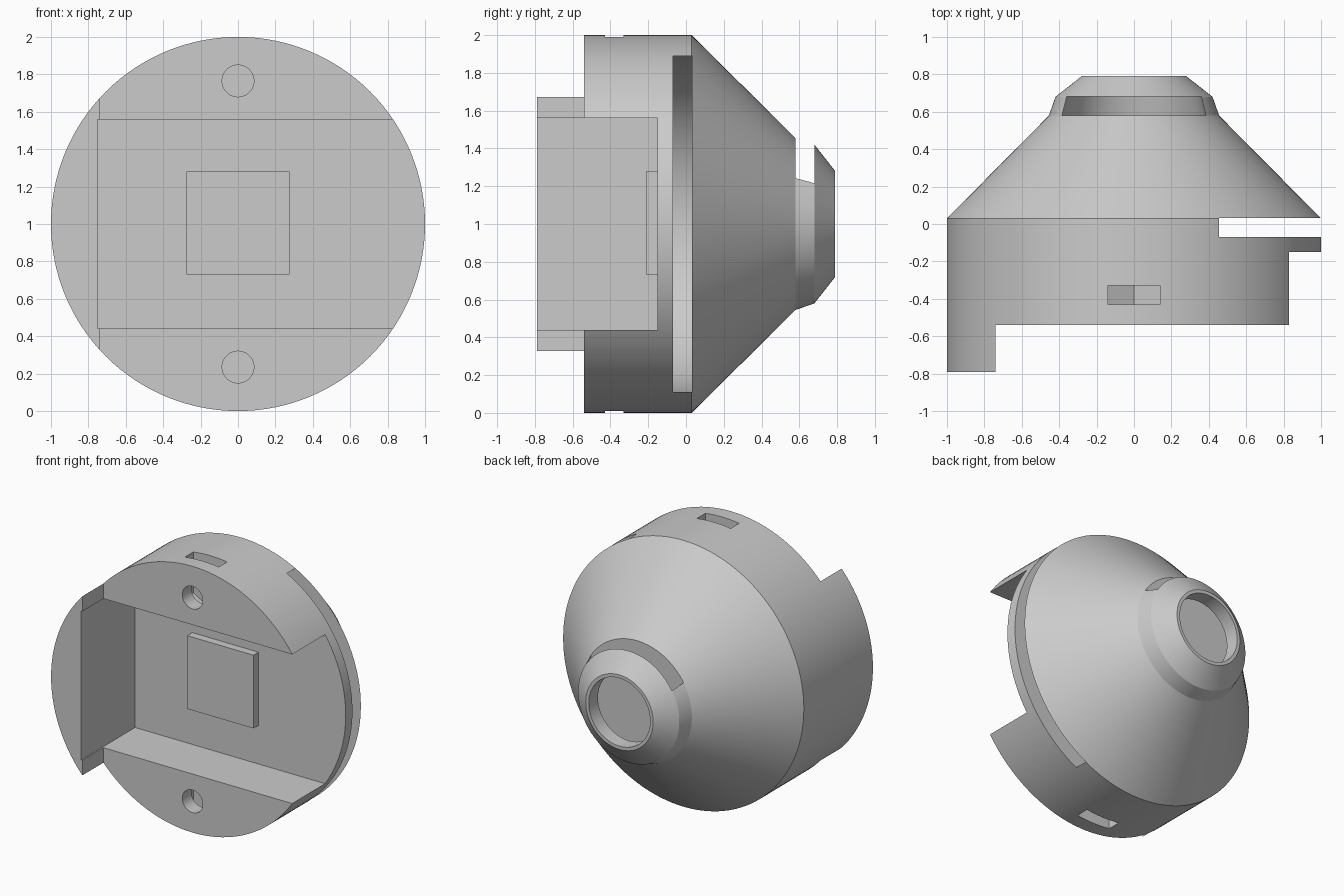
import bpy, bmesh
from math import sin, cos, pi, radians

default = bpy.data.objects.get("Cube")
if default:
    bpy.data.objects.remove(default, do_unlink=True)

grey = bpy.data.materials.new("plain grey")
grey.use_nodes = True
grey.diffuse_color = (0.6, 0.6, 0.6, 1)
grey.node_tree.nodes["Principled BSDF"].inputs["Base Color"].default_value = (0.6, 0.6, 0.6, 1)


def make(name, bm):
    bmesh.ops.recalc_face_normals(bm, faces=bm.faces)
    mesh = bpy.data.meshes.new(name)
    bm.to_mesh(mesh)
    bm.free()
    mesh.materials.append(grey)
    obj = bpy.data.objects.new(name, mesh)
    bpy.context.collection.objects.link(obj)
    return obj


def ring(bm, y, r, x=0, z=1, n=128):
    """Circle of vertices around the y axis."""
    angles = [2 * pi * i / n + pi / 2 for i in range(n)]
    return [bm.verts.new((x + r * cos(a), y, z + r * sin(a))) for a in angles]


def lathe(name, profile):
    bm = bmesh.new()
    rings = [ring(bm, y, r) for y, r in profile]
    n = len(rings[0])
    for a, b in zip(rings, rings[1:]):
        for i in range(n):
            j = (i + 1) % n
            bm.faces.new((a[i], a[j], b[j], b[i]))
    bm.faces.new(rings[0])
    bm.faces.new(rings[-1])
    return make(name, bm)


def sweep(name, y0, r0, y1, r1, z=1, dx=0, dz=0, n=128):
    """Round or polygonal plug, stretched sideways by (dx, dz)."""
    bm = bmesh.new()
    for y, r in ((y0, r0), (y1, r1)):
        ring(bm, y, r, 0, z, n)
        if dx or dz:
            ring(bm, y, r, dx, z + dz, n)
    result = bmesh.ops.convex_hull(bm, input=bm.verts)
    loose = {v for v in result["geom_interior"] + result["geom_unused"]
             if isinstance(v, bmesh.types.BMVert)}
    bmesh.ops.delete(bm, geom=list(loose), context="VERTS")
    bmesh.ops.dissolve_limit(bm, angle_limit=radians(0.1), verts=bm.verts, edges=bm.edges)
    return make(name, bm)


def box(name, x0, x1, y0, y1, z0, z1):
    bm = bmesh.new()
    bmesh.ops.create_cube(bm, size=1)
    for v in bm.verts:
        v.co = ((x0 + x1) / 2 + v.co.x * (x1 - x0),
                (y0 + y1) / 2 + v.co.y * (y1 - y0),
                (z0 + z1) / 2 + v.co.z * (z1 - z0))
    return make(name, bm)


# Turned body: drum, cone and nose
body = lathe("housing_body", [(-0.79, 1), (0.03, 1), (0.58, 0.455), (0.68, 0.42), (0.79, 0.28)])

cutters = [
    # Front step that leaves the side lip, then the wide channel
    box("front_step_cutter", -0.74, 1.3, -1, -0.54, -0.3, 2.3),
    box("channel_cutter", -0.75, 1.3, -1.1, -0.15, 0.44, 1.56),
    # Round-ended side slot, top slot behind the nose, nose opening
    sweep("side_slot_cutter", -0.07, 0.89, 0.031, 0.89, dx=1.5),
    sweep("nose_slot_cutter", 0.579, 0.385, 0.681, 0.36, dz=1),
    sweep("nose_hole_cutter", 0.6, 0.255, 0.9, 0.255),
]
# Screw holes with hexagonal nut pockets open to the rim
for side, label in ((1, "top"), (-1, "bottom")):
    z = 1 + side * 0.765
    cutters.append(sweep(label + "_screw_cutter", -0.7, 0.085, -0.25, 0.085, z=z, n=48))
    cutters.append(sweep(label + "_nut_cutter", -0.43, 0.162, -0.33, 0.162, z=z,
                         dz=side * 0.5, n=6))

bpy.context.view_layer.objects.active = body
for cutter in cutters:
    cutter.hide_render = True
    mod = body.modifiers.new(cutter.name, "BOOLEAN")
    mod.operation = "DIFFERENCE"
    mod.solver = "EXACT"
    mod.object = cutter
    bpy.ops.object.modifier_apply(modifier=mod.name)
for cutter in cutters:
    bpy.data.objects.remove(cutter, do_unlink=True)

# Raised square pad in the channel
box("square_pad", -0.275, 0.275, -0.21, -0.14, 0.73, 1.28)

bpy.ops.object.select_all(action="DESELECT")
body.select_set(True)
bpy.context.view_layer.objects.active = body
bpy.ops.object.shade_smooth_by_angle(angle=radians(12))
